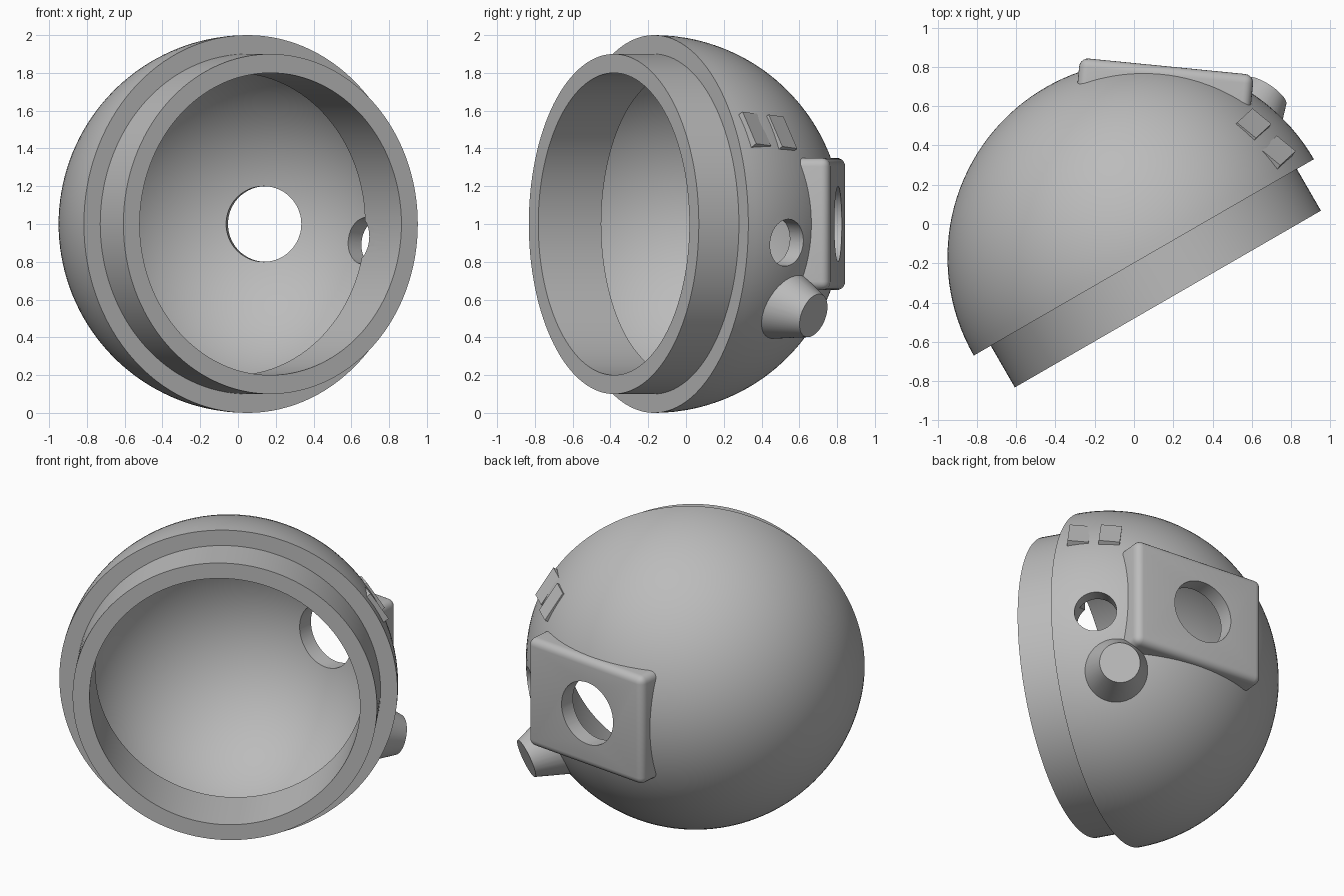
import bpy, bmesh, math
from mathutils import Vector, Matrix

if "Cube" in bpy.data.objects:
    bpy.data.objects.remove(bpy.data.objects["Cube"])

CENTRE = Vector((0.05, -0.17, 1.0))      # centre of the dome
OPENING = Vector((0.5, -0.866, 0.0))     # direction the collar faces
BACK = Vector((0.098, 0.995, 0.0))       # direction of the back plate

grey = bpy.data.materials.new("plain grey")
grey.use_nodes = True
grey.diffuse_color = (0.5, 0.5, 0.5, 1)
grey.node_tree.nodes["Principled BSDF"].inputs["Base Color"].default_value = (0.5, 0.5, 0.5, 1)


def frame(origin, normal):
    """Matrix with local z along normal and local y as near to world up as possible."""
    z = normal.normalized()
    x = Vector((0, 0, 1)).cross(z).normalized()
    y = z.cross(x)
    m = Matrix((x, y, z)).transposed().to_4x4()
    m.translation = origin
    return m


def finish(name, bm, matrix):
    bmesh.ops.recalc_face_normals(bm, faces=bm.faces)
    me = bpy.data.meshes.new(name)
    bm.to_mesh(me)
    bm.free()
    me.materials.append(grey)
    ob = bpy.data.objects.new(name, me)
    ob.matrix_world = matrix
    bpy.context.collection.objects.link(ob)
    return ob


def cone(name, matrix, r1, r2, z1, z2, segments=64):
    bm = bmesh.new()
    bmesh.ops.create_cone(bm, cap_ends=True, segments=segments, radius1=r1, radius2=r2,
                          depth=z2 - z1, matrix=Matrix.Translation((0, 0, (z1 + z2) / 2)))
    return finish(name, bm, matrix)


def box(name, matrix, w, h, z1, z2, offset=0.0):
    """Box with optional rounding of every edge that touches its outer face."""
    bm = bmesh.new()
    bmesh.ops.create_cube(bm, size=1, matrix=Matrix.Translation((0, 0, (z1 + z2) / 2))
                          @ Matrix.Diagonal((w, h, z2 - z1, 1)))
    if offset:
        soft = [e for e in bm.edges if max(v.co.z for v in e.verts) > z2 - 0.01]
        bmesh.ops.bevel(bm, geom=soft, offset=offset, segments=5, profile=0.5, affect='EDGES')
    return finish(name, bm, matrix)


def cut(ob, cutter):
    mod = ob.modifiers.new("cut", 'BOOLEAN')
    mod.operation = 'DIFFERENCE'
    mod.solver = 'EXACT'
    mod.object = cutter
    bpy.context.view_layer.objects.active = ob
    bpy.ops.object.modifier_apply(modifier=mod.name)


def arc(r, a0, a1, n):
    return [(r * math.cos(a0 + (a1 - a0) * i / n), r * math.sin(a0 + (a1 - a0) * i / n))
            for i in range(n + 1)]


# Hollow dome with a collar tube that reaches inside, revolved from one profile
INNER, BORE, LEDGE = 0.90, 0.80, -0.14
profile = arc(1.0, -math.pi / 2, 0, 32)
profile += [(0.9, 0), (0.9, 0.245), (BORE, 0.245), (BORE, LEDGE)]
profile += arc(INNER, math.asin(LEDGE / INNER), -math.pi / 2, 28)
bm = bmesh.new()
verts = [bm.verts.new((x, 0, z)) for x, z in profile]
edges = [bm.edges.new(pair) for pair in zip(verts, verts[1:])]
bmesh.ops.spin(bm, geom=verts + edges, cent=(0, 0, 0), axis=(0, 0, 1),
               angle=math.tau, steps=128, use_duplicate=False)
bmesh.ops.remove_doubles(bm, verts=bm.verts, dist=1e-4)
shell = finish("dome_shell", bm, frame(CENTRE, OPENING))

# Back plate with rounded outer edges, set slightly toward the left side
plate_frame = frame(CENTRE, BACK) @ Matrix.Translation((-0.022, 0, 0))
plate = box("back_plate", plate_frame, 0.89, 0.70, 0.80, 0.98, offset=0.045)

# Slanted tapered port
port_base, port_end = Vector((0.58, 0.535, 0.57)), Vector((0.675, 0.675, 0.515))
length = (port_end - port_base).length
port = cone("side_port", frame(port_base, port_end - port_base), 0.214, 0.12, -0.08, length)

# Round holes through the back plate and the side, and a hollow for the added parts
back_cutter = cone("back_cutter", frame(CENTRE, BACK), 0.2, 0.2, 0.5, 1.3, 80)
side_cutter = cone("side_cutter", frame(CENTRE, Vector((0.70, 0.71, -0.10))),
                   0.125, 0.125, 0.6, 1.2)
bm = bmesh.new()
bmesh.ops.create_uvsphere(bm, u_segments=64, v_segments=32, radius=0.94)
hollow_cutter = finish("hollow_cutter", bm, Matrix.Translation(CENTRE))
bpy.context.view_layer.update()
for ob, cutter in ((shell, back_cutter), (shell, side_cutter), (plate, back_cutter),
                   (plate, hollow_cutter), (port, hollow_cutter)):
    cut(ob, cutter)
for cutter in (back_cutter, side_cutter, hollow_cutter):
    bpy.data.objects.remove(cutter)

# Two parallel raised tabs above the side hole, partly sunk into the dome
TAB_NORMAL = Vector((0.50, 0.685, 0.526))
for name, direction in (("front_tab", (0.68, 0.54, 0.50)), ("rear_tab", (0.557, 0.677, 0.485))):
    spot = CENTRE + Vector(direction).normalized() * 1.011
    box(name, frame(spot, TAB_NORMAL) @ Matrix.Rotation(math.radians(-6), 4, 'Z'),
        0.125, 0.20, -0.05, 0)

# Smooth the curved surfaces and keep the rims crisp
bpy.ops.object.select_all(action='DESELECT')
for ob in (shell, plate, port):
    ob.select_set(True)
bpy.context.view_layer.objects.active = shell
bpy.ops.object.shade_smooth_by_angle(angle=math.radians(30))
